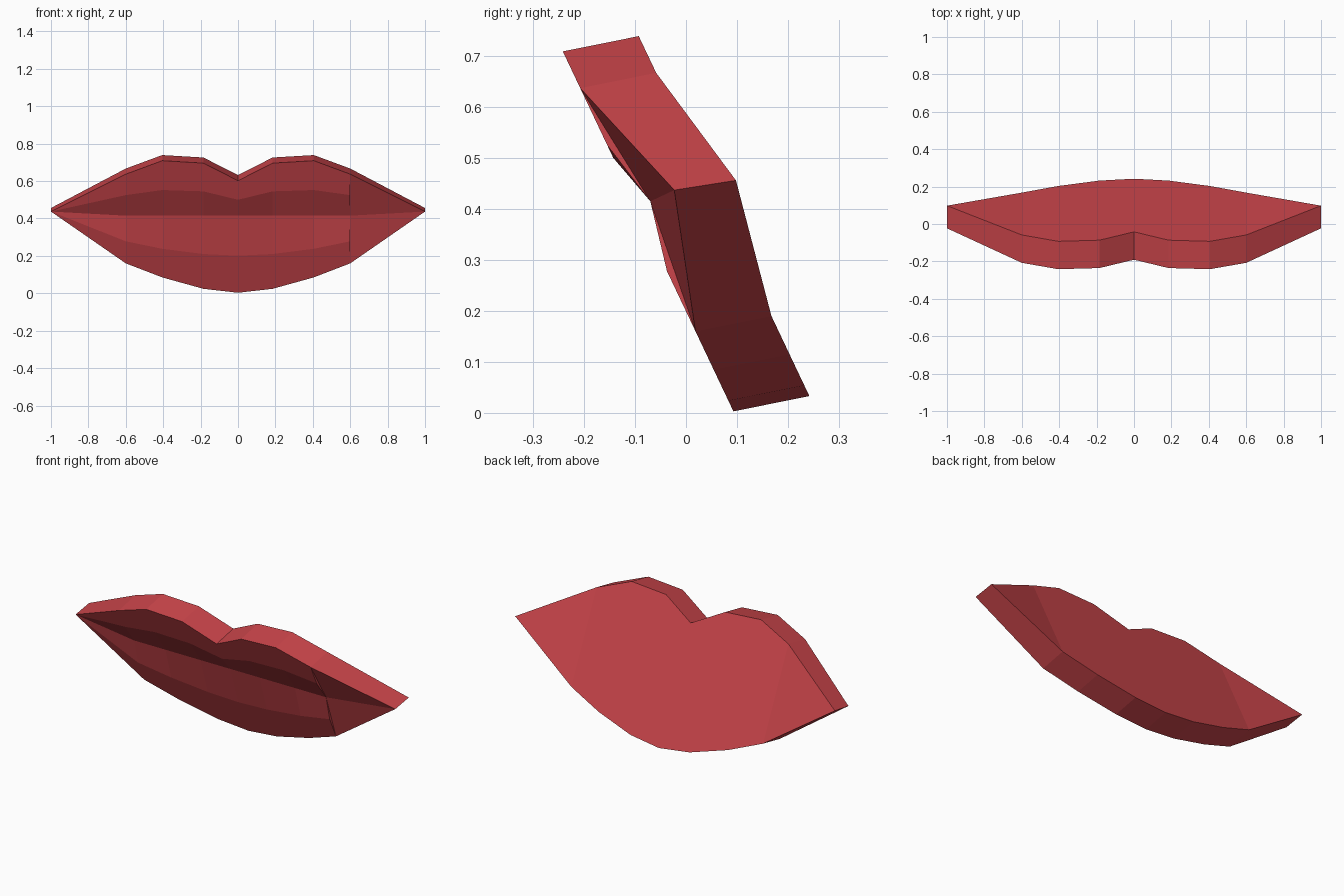
import bpy, bmesh
from mathutils import Vector

if "Cube" in bpy.data.objects:
    bpy.data.objects.remove(bpy.data.objects["Cube"])

red = bpy.data.materials.new("lip_red")
red.diffuse_color = (0.60, 0.06, 0.07, 1)
red.use_nodes = True
red.node_tree.nodes["Principled BSDF"].inputs["Base Color"].default_value = red.diffuse_color

# Half profile by |x|: top edge, upper ridge, lower ridge, bottom edge heights
HALF = {0.6: (0.637, 0.525, 0.278, 0.160),
        0.405: (0.709, 0.552, 0.238, 0.085),
        0.185: (0.696, 0.545, 0.210, 0.024),
        0.0: (0.602, 0.500, 0.201, 0.003)}
XS = [-0.6, -0.405, -0.185, 0.0, 0.185, 0.405, 0.6]
DEPTH = Vector((0, 0.149, 0.03))     # slab thickness, front to back


def on_slope(x, z):
    """Point on the tilted front plane."""
    return Vector((x, 0.093 - 0.474 * (z - 0.003), z))


bm = bmesh.new()
front, back = [], []
for x in XS:
    t, u, l, b = HALF[abs(x)]
    pts = [on_slope(x, t), on_slope(x, u), Vector((x, -0.07, 0.415)),
           on_slope(x, l), on_slope(x, b)]
    front.append([bm.verts.new(p) for p in pts])
    back.append([bm.verts.new(pts[i] + DEPTH) for i in (0, 4)])

# Mouth corners, set back from the slope
corner = {s: Vector((s, -0.023, 0.437)) for s in (-1, 1)}
cf = {s: bm.verts.new(p) for s, p in corner.items()}
cb = {s: bm.verts.new(p + Vector((0, 0.121, 0.019))) for s, p in corner.items()}

# Front bands, rim and back of the central part
for i in range(len(XS) - 1):
    a, b = front[i], front[i + 1]
    for k in range(4):
        bm.faces.new((a[k], a[k + 1], b[k + 1], b[k]))
    for k, e in ((0, 0), (4, 1)):
        bm.faces.new((a[k], b[k], back[i + 1][e], back[i][e]))
    bm.faces.new((back[i][0], back[i + 1][0], back[i + 1][1], back[i][1]))

# Tapered ends: rim and back
for s, col, bk in ((-1, front[0], back[0]), (1, front[-1], back[-1])):
    for k, e in ((0, 0), (4, 1)):
        bm.faces.new((col[k], cf[s], cb[s], bk[e]))
    bm.faces.new((bk[0], bk[1], cb[s]))

# Left end: ridges run out to the corner
for k in range(4):
    bm.faces.new((front[0][k], front[0][k + 1], cf[-1]))

# Right end: ridges stop at a small step, then flat triangles
t, u, m, l, b = front[-1]
for tri in ((t, u, m), (m, l, b), (t, m, cf[1]), (m, b, cf[1])):
    bm.faces.new(tri)

bmesh.ops.recalc_face_normals(bm, faces=bm.faces)
me = bpy.data.meshes.new("lips")
bm.to_mesh(me)
bm.free()
me.materials.append(red)
lips = bpy.data.objects.new("lips", me)
bpy.context.collection.objects.link(lips)
